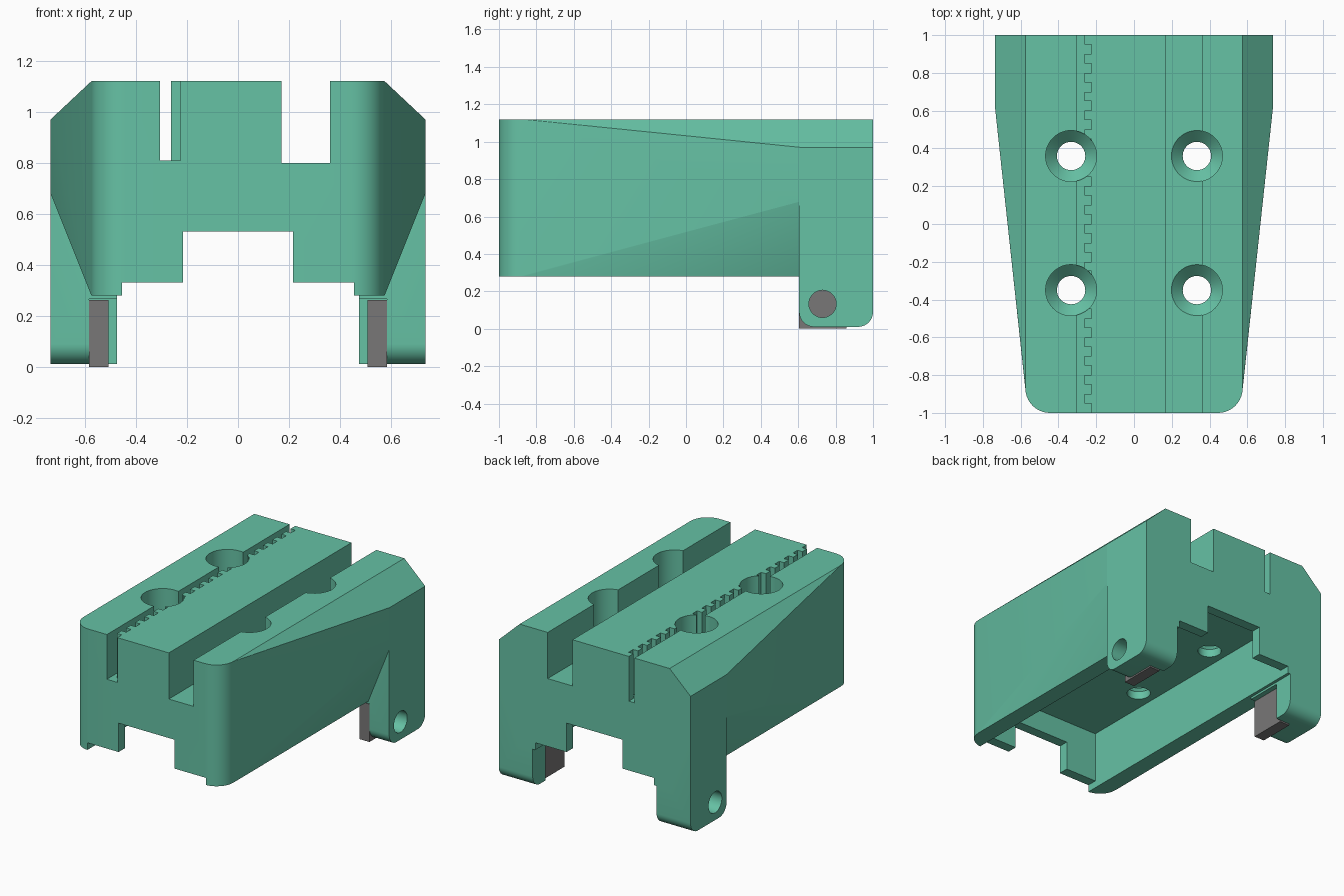
import bpy, bmesh, math

if "Cube" in bpy.data.objects:
    bpy.data.objects.remove(bpy.data.objects["Cube"])


def material(name, rgb):
    m = bpy.data.materials.new(name)
    m.diffuse_color = (*rgb, 1)
    m.use_nodes = True
    m.node_tree.nodes["Principled BSDF"].inputs["Base Color"].default_value = m.diffuse_color
    return m


GREEN = material("sea_green", (0.133, 0.539, 0.376))
GRAY = material("mid_gray", (0.19, 0.185, 0.185))


def finish(name, bm, mat=GREEN):
    bmesh.ops.recalc_face_normals(bm, faces=bm.faces)
    me = bpy.data.meshes.new(name)
    bm.to_mesh(me)
    bm.free()
    me.materials.append(mat)
    ob = bpy.data.objects.new(name, me)
    bpy.context.collection.objects.link(ob)
    return ob


def boxes(name, ranges, mat=GREEN):
    """One object made of axis-aligned boxes (x0, x1, y0, y1, z0, z1)."""
    bm = bmesh.new()
    for x0, x1, y0, y1, z0, z1 in ranges:
        vs = bmesh.ops.create_cube(bm, size=1)["verts"]
        for v in vs:
            v.co.x = x0 if v.co.x < 0 else x1
            v.co.y = y0 if v.co.y < 0 else y1
            v.co.z = z0 if v.co.z < 0 else z1
    return finish(name, bm, mat)


def prism_x(name, pts, x0, x1):
    """Extrude a (y, z) outline along x."""
    bm = bmesh.new()
    f = bm.faces.new([bm.verts.new((x0, y, z)) for y, z in pts])
    r = bmesh.ops.extrude_face_region(bm, geom=[f])["geom"]
    for v in r:
        if isinstance(v, bmesh.types.BMVert):
            v.co.x = x1
    return finish(name, bm)


def lathe(name, profile, cx, cy, n=48):
    """Closed solid from (radius, z) rings stacked on a vertical axis."""
    bm = bmesh.new()
    rings = [[bm.verts.new((cx + r * math.cos(2 * math.pi * i / n),
                            cy + r * math.sin(2 * math.pi * i / n), z))
              for i in range(n)] for r, z in profile]
    for a, b in zip(rings, rings[1:]):
        for i in range(n):
            bm.faces.new((a[i], a[(i + 1) % n], b[(i + 1) % n], b[i]))
    bm.faces.new(rings[0])
    bm.faces.new(rings[-1])
    return finish(name, bm)


def combine(target, other, op):
    mod = target.modifiers.new("combine", 'BOOLEAN')
    mod.operation, mod.solver, mod.object = op, 'EXACT', other
    bpy.context.view_layer.objects.active = target
    bpy.ops.object.modifier_apply(modifier=mod.name)
    bpy.data.objects.remove(other)


def arc(cx, cy, r, a0, a1, n=10):
    return [(cx + r * math.cos(math.radians(a0 + (a1 - a0) * i / n)),
             cy + r * math.sin(math.radians(a0 + (a1 - a0) * i / n)))
            for i in range(n + 1)]


# Main block: rounded nose, sides flaring to the rear with sloped edges
bm = bmesh.new()
for s in (-1, 1):
    for x, y in arc(0.445, -0.87, 0.13, -90, 0) + [(0.575, 1.0)]:
        for z in (0.28, 1.12):
            bm.verts.new((s * x, y, z))
    for y in (0.61, 1.0):
        for z in (0.68, 0.97):
            bm.verts.new((s * 0.735, y, z))
hull = bmesh.ops.convex_hull(bm, input=bm.verts)
bmesh.ops.delete(bm, geom=list({g for g in hull["geom_interior"] + hull["geom_unused"]}),
                 context='VERTS')
bmesh.ops.dissolve_limit(bm, angle_limit=0.002, verts=bm.verts, edges=bm.edges)
body = finish("body", bm)

# Rear legs with rounded lower corners
leg_outline = (arc(0.685, 0.09, 0.08, 180, 270) + arc(0.92, 0.09, 0.08, 270, 360)
               + [(1.0, 0.97), (0.605, 0.97)])
for s in (-1, 1):
    combine(body, prism_x("leg", leg_outline, s * 0.475, s * 0.735), 'UNION')

# Underside: end openings, stepped rail, and deep pocket between the end lips
for r in ((-0.455, 0.455, -1.1, 1.1, 0.1, 0.33),
          (-0.215, 0.215, -1.1, 1.1, 0.1, 0.53),
          (-0.455, 0.455, -0.93, 0.93, 0.2, 0.68)):
    combine(body, boxes("cutter", [r]), 'DIFFERENCE')

# Top: wide groove, narrow slot and the toothed side of the slot
combine(body, boxes("cutter", [(0.17, 0.36, -1.1, 1.1, 0.80, 1.3)]), 'DIFFERENCE')
combine(body, boxes("cutter", [(-0.305, -0.262, -1.1, 1.1, 0.81, 1.3)]), 'DIFFERENCE')
gaps = [(-0.28, -0.225, -1.05 + 0.1 * i, -0.95 + 0.1 * i - (0.05 if i else 0), 0.81, 1.3)
        for i in range(1)]
gaps += [(-0.28, -0.225, -0.9 + 0.1 * i, -0.85 + 0.1 * i, 0.81, 1.3) for i in range(19)]
gaps[0] = (-0.28, -0.225, -1.1, -0.95, 0.81, 1.3)
combine(body, boxes("cutter", gaps), 'DIFFERENCE')

# Four countersunk screw holes
for x in (-0.333, 0.333):
    for y in (-0.35, 0.36):
        hole = lathe("cutter", [(0.075, 0.6), (0.075, 0.735), (0.135, 0.795), (0.135, 1.3)], x, y)
        combine(body, hole, 'DIFFERENCE')

# Leg notches, pin holes and gray pads
for s in (-1, 1):
    a, b = sorted((s * 0.46, s * 0.585))
    combine(body, boxes("cutter", [(a, b, 0.5, 0.86, -0.1, 0.265)]), 'DIFFERENCE')
    pin = [(y, z) for y, z in arc(0.73, 0.133, 0.073, 0, 350, 35)]
    combine(body, prism_x("cutter", pin, s * 0.55, s * 0.8), 'DIFFERENCE')
    a, b = sorted((s * 0.507, s * 0.584))
    boxes("leg_pad_" + ("left" if s < 0 else "right"),
          [(a, b, 0.605, 0.859, 0.0, 0.262)], GRAY)

# Smooth round surfaces, keep edges sharp
bpy.ops.object.select_all(action='DESELECT')
body.select_set(True)
bpy.context.view_layer.objects.active = body
bpy.ops.object.shade_smooth_by_angle(angle=math.radians(20))
